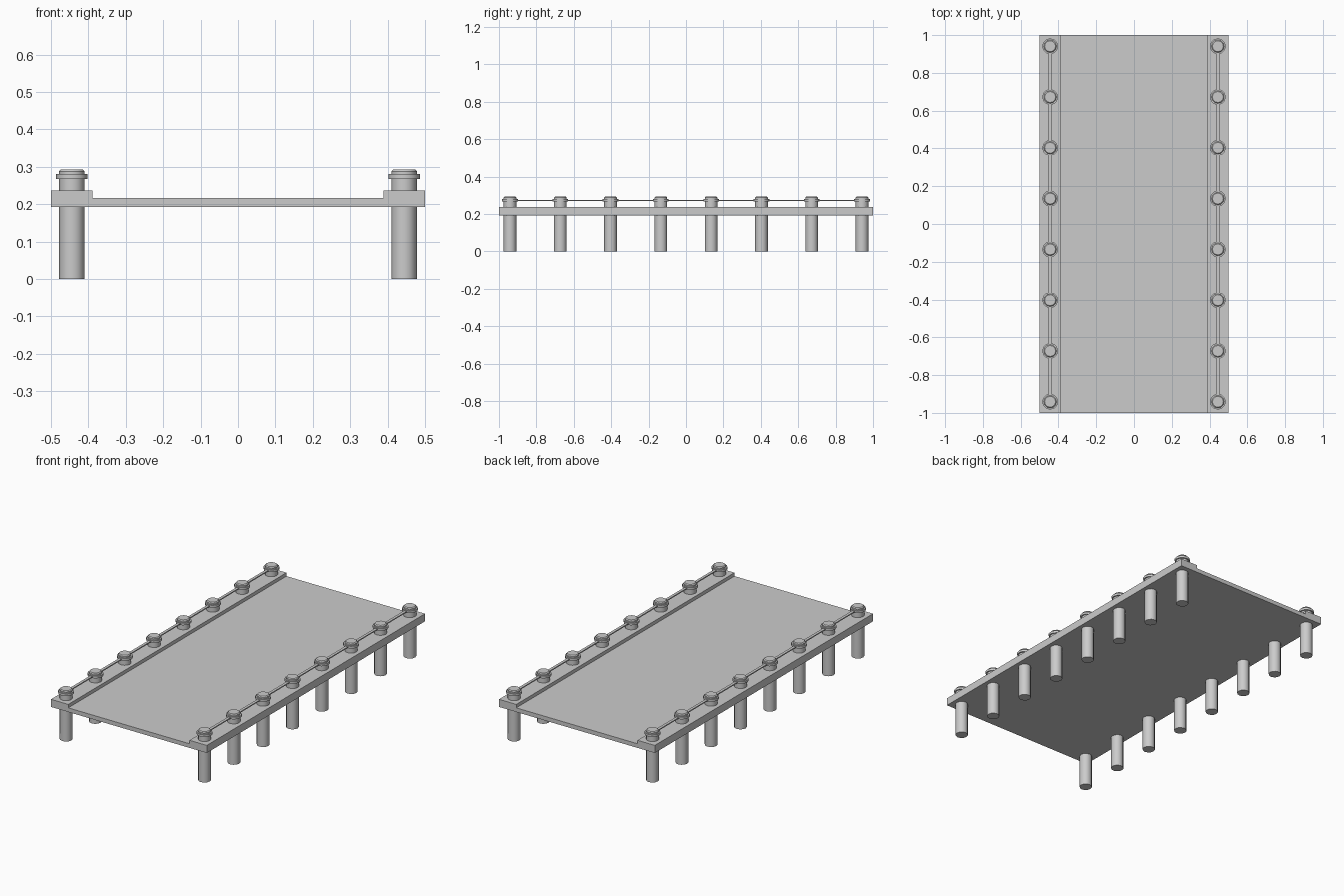
import bpy, bmesh, math

if "Cube" in bpy.data.objects:
    bpy.data.objects.remove(bpy.data.objects["Cube"], do_unlink=True)

GREY = (0.6, 0.6, 0.6, 1)
grey = bpy.data.materials.new("plain_grey")
grey.use_nodes = True
grey.diffuse_color = GREY
bsdf = next(n for n in grey.node_tree.nodes if n.type == "BSDF_PRINCIPLED")
bsdf.inputs["Base Color"].default_value = GREY

LENGTH = 2.0
POST_X = 0.444
POST_END = 0.941
POSTS_PER_SIDE = 8
SIDES = 12


def add_mesh(name, bm):
    bmesh.ops.recalc_face_normals(bm, faces=bm.faces[:])
    mesh = bpy.data.meshes.new(name)
    bm.to_mesh(mesh)
    bm.free()
    mesh.materials.append(grey)
    obj = bpy.data.objects.new(name, mesh)
    bpy.context.collection.objects.link(obj)
    return obj


def extrude_profile(name, points, length):
    """Extrude an x-z outline along y, centred on the origin."""
    bm = bmesh.new()
    face = bm.faces.new([bm.verts.new((x, -length / 2, z)) for x, z in points])
    result = bmesh.ops.extrude_face_region(bm, geom=[face])
    moved = [v for v in result["geom"] if isinstance(v, bmesh.types.BMVert)]
    bmesh.ops.translate(bm, verts=moved, vec=(0, length, 0))
    # The starting face stays as the front end cap
    if not face.is_valid:
        bmesh.ops.holes_fill(bm, edges=bm.edges[:])
    return add_mesh(name, bm)


def turned(name, profile):
    """Spin a radius-height outline around z with closed ends."""
    bm = bmesh.new()
    rings = []
    for r, z in profile:
        angles = [2 * math.pi * i / SIDES for i in range(SIDES)]
        rings.append([bm.verts.new((r * math.cos(a), r * math.sin(a), z)) for a in angles])
    for low, high in zip(rings, rings[1:]):
        for i in range(SIDES):
            j = (i + 1) % SIDES
            bm.faces.new((low[i], low[j], high[j], high[i]))
    bm.faces.new(rings[0][::-1])
    bm.faces.new(rings[-1])
    return add_mesh(name, bm)


def box_outline(x0, x1, z0, z1):
    return [(x0, z0), (x1, z0), (x1, z1), (x0, z1)]


# Deck slab with a raised kerb along each long edge
extrude_profile("deck", box_outline(-0.389, 0.389, 0.193, 0.217), LENGTH)
for side, s in (("left", 1), ("right", -1)):
    extrude_profile(side + "_kerb", box_outline(s * 0.389, s * 0.5, 0.193, 0.237), LENGTH)

# Post: shaft, collar ring and rounded cap in one turned shape
post = turned("post", [
    (0.034, 0.0), (0.034, 0.267), (0.042, 0.267), (0.042, 0.28),
    (0.034, 0.28), (0.034, 0.288), (0.029, 0.293),
])
bpy.ops.object.select_all(action="DESELECT")
post.select_set(True)
bpy.context.view_layer.objects.active = post
bpy.ops.object.shade_smooth_by_angle(angle=math.radians(35))

# Rows of posts, each joined by a thin rail
for side, s in (("left", 1), ("right", -1)):
    for i in range(POSTS_PER_SIDE):
        copy = post.copy()
        copy.name = f"{side}_post_{i + 1}"
        copy.location = (s * POST_X, -POST_END + 2 * POST_END * i / (POSTS_PER_SIDE - 1), 0)
        bpy.context.collection.objects.link(copy)
    x = s * POST_X
    extrude_profile(side + "_rail", box_outline(x - 0.008, x + 0.008, 0.27, 0.276), 2 * POST_END)
bpy.data.objects.remove(post, do_unlink=True)
